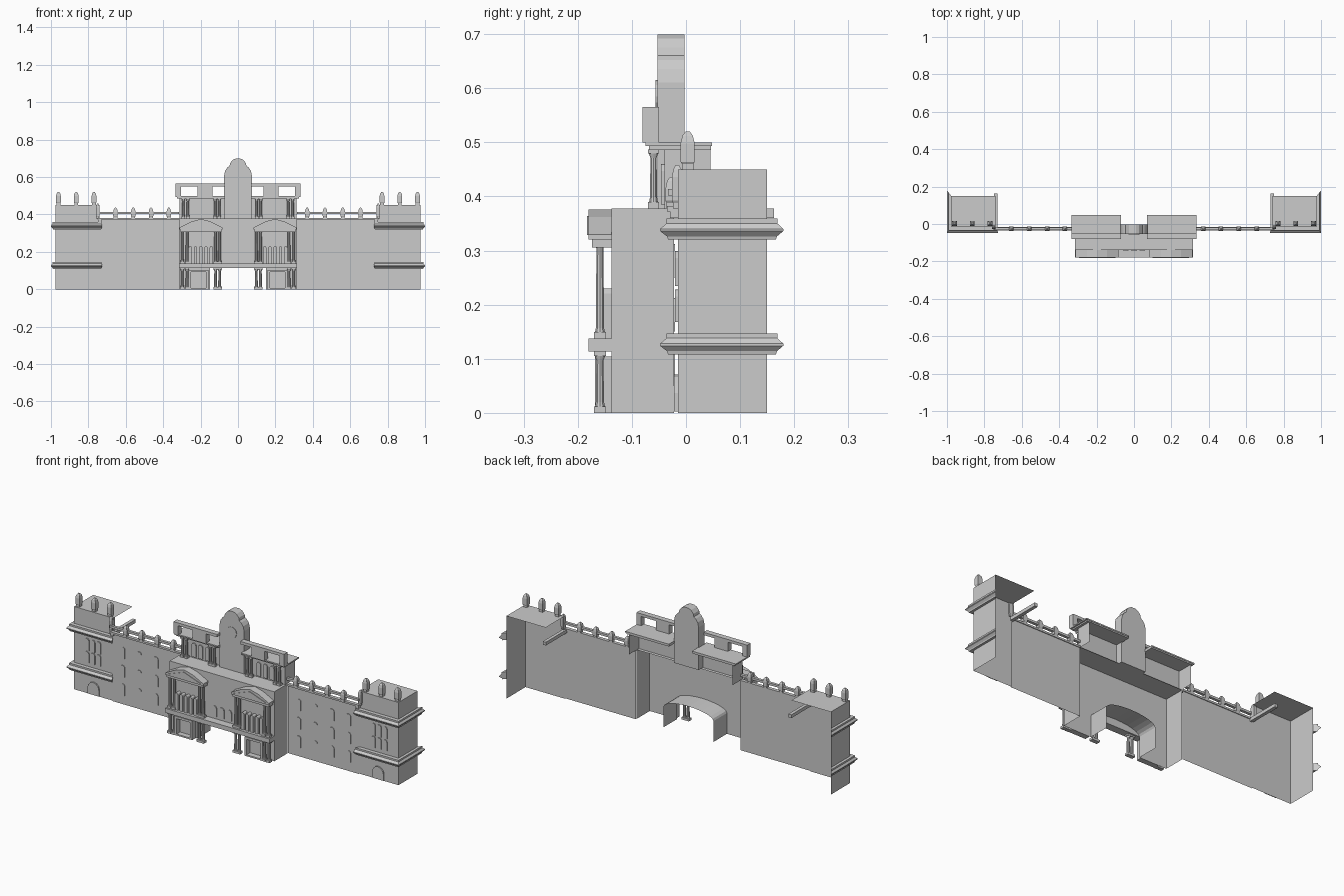
import bpy, bmesh, math
from mathutils import Vector


class Part:
    """Collects simple shapes in one mesh; mirrored parts are modelled on +x only."""
    def __init__(self, name, mirror=True):
        self.name, self.mirror, self.bm = name, mirror, bmesh.new()

    def face(self, *pts):
        self.bm.faces.new([self.bm.verts.new(p) for p in pts])

    def loft(self, rings, caps=True):
        rows = [[self.bm.verts.new(p) for p in r] for r in rings]
        n = len(rows[0])
        for a, b in zip(rows, rows[1:]):
            for i in range(n):
                j = (i + 1) % n
                self.bm.faces.new((a[i], a[j], b[j], b[i]))
        if caps:
            self.bm.faces.new(rows[0][::-1])
            self.bm.faces.new(rows[-1])

    def box(self, x0, x1, y0, y1, z0, z1):
        self.loft([[(x0, y0, z), (x1, y0, z), (x1, y1, z), (x0, y1, z)] for z in (z0, z1)])

    def prism(self, pts, y0, y1):
        self.loft([[(x, y, z) for x, z in pts] for y in (y0, y1)])

    def lathe(self, x, y, profile, n=10, turn=0.0):
        self.loft([[(x + r * math.cos(turn + math.tau * i / n),
                     y + r * math.sin(turn + math.tau * i / n), z) for i in range(n)]
                   for r, z in profile])

    def done(self):
        bmesh.ops.recalc_face_normals(self.bm, faces=self.bm.faces)
        me = bpy.data.meshes.new(self.name)
        self.bm.to_mesh(me)
        self.bm.free()
        ob = bpy.data.objects.new(self.name, me)
        bpy.context.collection.objects.link(ob)
        if self.mirror:
            m = ob.modifiers.new("Mirror", 'MIRROR')
            m.use_mirror_merge = False
        return ob


def arch(x, z0, w, h, n=6):
    """Outline of a round-headed window in x, z."""
    r = w / 2
    top = [(x + r * math.cos(math.pi * i / n), z0 + h - r + r * math.sin(math.pi * i / n))
           for i in range(n + 1)]
    return [(x - r, z0), (x + r, z0)] + top


def column(part, x, y, z0, z1, r=0.008):
    part.box(x - r * 1.4, x + r * 1.4, y - r * 1.4, y + r * 1.4, z0, z0 + 0.012)
    part.lathe(x, y, [(r * 1.2, z0 + 0.012), (r, z0 + 0.02), (r * 0.85, z1 - 0.016),
                      (r * 1.25, z1 - 0.008)])
    part.box(x - r * 1.4, x + r * 1.4, y - r * 1.4, y + r * 1.4, z1 - 0.008, z1)


def finial(part, x, y, z0, z1, r=0.013):
    k, q = r * math.sqrt(2), math.pi / 4
    part.lathe(x, y, [(k * 0.8, z0), (k * 0.8, z0 + 0.01), (k, z0 + 0.014), (k, z1 - 0.022),
                      (k * 0.75, z1 - 0.008), (k * 0.3, z1)], 4, q)


# End towers: front wall, outer wall and roof, open at the back
p = Part("tower_walls")
p.face((0.74, -0.015, 0), (0.977, -0.015, 0), (0.977, -0.015, 0.45), (0.74, -0.015, 0.45))
p.face((0.977, -0.015, 0), (0.977, 0.15, 0), (0.977, 0.15, 0.45), (0.977, -0.015, 0.45))
p.face((0.74, -0.015, 0.45), (0.977, -0.015, 0.45), (0.977, 0.15, 0.45), (0.74, 0.15, 0.45))
p.face((0.74, -0.015, 0.375), (0.74, 0.0, 0.375), (0.74, 0.0, 0.45), (0.74, -0.015, 0.45))
p.done()

# Tower cornices, mitred round the outer corner
p = Part("tower_cornices")
outline = [(0, 0), (0.018, 0), (0.02, 0.006), (0.033, 0.016), (0.033, 0.02),
           (0.021, 0.03), (0.021, 0.039), (0, 0.039)]
for z in (0.108, 0.32):
    p.loft([[(0.75 - min(d, 0.023), -0.015 - d, z + h) for d, h in outline],
            [(0.977 + d * 0.7, -0.015 - d, z + h) for d, h in outline],
            [(0.977 + d * 0.7, 0.15 + d * 0.9, z + h) for d, h in outline]])
p.box(0.73, 0.748, -0.03, 0.163, 0.36, 0.378)
p.done()

# Tower windows and door
p = Part("tower_windows")
for dx in (-0.035, 0, 0.035):
    p.prism(arch(0.862 + dx, 0.168, 0.026, 0.06), -0.02, -0.015)
    p.prism(arch(0.862 + dx, 0.234, 0.026, 0.065), -0.02, -0.015)
p.prism(arch(0.857, 0.003, 0.068, 0.068), -0.022, -0.015)
p.done()

p = Part("tower_finials")
for x in (0.77, 0.865, 0.96):
    finial(p, x, 0.003, 0.45, 0.52)
p.done()

# Wings with shallow windows
p = Part("wing_wall")
p.face((0.315, -0.02, 0), (0.742, -0.02, 0), (0.742, -0.02, 0.375), (0.315, -0.02, 0.375))
p.done()
p = Part("wing_windows")
for x in (0.38, 0.48, 0.58, 0.68):
    for z in (0.05, 0.15, 0.25):
        p.prism(arch(x, z, 0.028, 0.062), -0.023, -0.02)
p.done()

# Wing balustrade
p = Part("wing_balustrade")
p.box(0.315, 0.75, -0.035, -0.016, 0.372, 0.382)
p.box(0.315, 0.75, -0.033, -0.018, 0.402, 0.414)
for x in (0.37, 0.465, 0.56, 0.655):
    finial(p, x, -0.026, 0.378, 0.436, 0.012)
finial(p, 0.75, -0.016, 0.378, 0.458, 0.01)
p.done()

# Central block: shell open at the back, with a passage through the middle
p = Part("central_block")
F, B = -0.138, -0.022
p.face((0, F, 0.113), (0.315, F, 0.113), (0.315, F, 0.378), (0, F, 0.378))
p.face((0.15, F, 0), (0.315, F, 0), (0.315, F, 0.113), (0.15, F, 0.113))
p.face((0.315, F, 0), (0.315, B, 0), (0.315, B, 0.378), (0.315, F, 0.378))
p.face((0, F, 0.378), (0.315, F, 0.378), (0.315, B, 0.378), (0, B, 0.378))
p.face((0.15, F, 0), (0.15, B, 0), (0.15, B, 0.113), (0.15, F, 0.113))
vault = [(0.15 * math.cos(a), 0.113 + 0.04 * math.sin(a))
         for a in [math.pi / 2 * i / 6 for i in range(7)]]
for (xa, za), (xb, zb) in zip(vault, vault[1:]):
    p.face((xa, F, za), (xa, B, za), (xb, B, zb), (xb, F, zb))
p.done()

# Balcony slab
p = Part("balcony_slab", False)
p.box(-0.315, 0.315, -0.18, -0.138, 0.113, 0.137)
p.done()

# Porticoes: columns, entablature and gable
p = Part("portico_columns")
for x in (0.098, 0.12, 0.272, 0.298):
    column(p, x, -0.159, 0.137, 0.32)
    column(p, x, -0.159, 0.0, 0.113)
p.done()
p = Part("portico_pediment")
p.prism([(0.083, 0.32), (0.312, 0.32), (0.312, 0.33), (0.25, 0.362), (0.198, 0.376),
         (0.145, 0.362), (0.083, 0.33)], -0.18, -0.138)
p.prism([(0.1, 0.329), (0.295, 0.329), (0.198, 0.364)], -0.183, -0.18)
p.box(0.088, 0.308, -0.174, -0.138, 0.306, 0.32)
p.done()

# Deep portico windows and shallow central ones
p = Part("portico_windows")
for i in range(5):
    p.prism(arch(0.143 + i * 0.028, 0.137, 0.018, 0.093), -0.166, -0.138)
p.done()
p = Part("central_windows", False)
for x in (-0.045, 0, 0.045):
    p.prism(arch(x, 0.15, 0.03, 0.058), -0.143, -0.138)
p.done()

# Ground floor door frames
p = Part("door_frames")
for x in (0.158, 0.252):
    p.box(x, x + 0.012, -0.168, -0.138, 0, 0.1)
p.box(0.158, 0.264, -0.168, -0.138, 0.092, 0.104)
p.box(0.158, 0.264, -0.168, -0.138, 0, 0.008)
p.done()

# Attic storey above the central block
p = Part("attic_walls")
p.face((0.07, -0.04, 0.378), (0.312, -0.04, 0.378), (0.312, -0.04, 0.488), (0.07, -0.04, 0.488))
p.face((0.312, -0.04, 0.378), (0.312, 0.045, 0.378), (0.312, 0.045, 0.488), (0.312, -0.04, 0.488))
p.done()
p = Part("attic_roof")
p.box(0.07, 0.325, -0.068, 0.046, 0.486, 0.493)
p.box(0.07, 0.333, -0.075, 0.048, 0.493, 0.5)
p.done()
p = Part("attic_columns")
for x in (0.1, 0.122, 0.268, 0.292):
    column(p, x, -0.06, 0.378, 0.487, 0.007)
p.done()
p = Part("attic_windows")
for x in (0.155, 0.195, 0.235):
    p.prism(arch(x, 0.385, 0.026, 0.075), -0.046, -0.04)
p.done()

# Attic parapet with open panels
p = Part("attic_parapet")
p.box(0.07, 0.333, -0.08, -0.05, 0.55, 0.565)
p.box(0.137, 0.217, -0.08, -0.05, 0.5, 0.55)
p.box(0.305, 0.333, -0.08, -0.05, 0.5, 0.55)
p.done()

# Central crowning gable with a stepped round head
p = Part("central_gable", False)
half = [(0.074, 0.378), (0.074, 0.61), (0.068, 0.635), (0.056, 0.652), (0.045, 0.66),
        (0.042, 0.675), (0.028, 0.692), (0.012, 0.699)]
p.prism(half + [(-x, z) for x, z in reversed(half)], -0.053, -0.003)
p.prism([(0.03 * math.cos(math.tau * i / 16), 0.585 + 0.03 * math.sin(math.tau * i / 16))
         for i in range(16)], -0.056, -0.053)
p.done()
